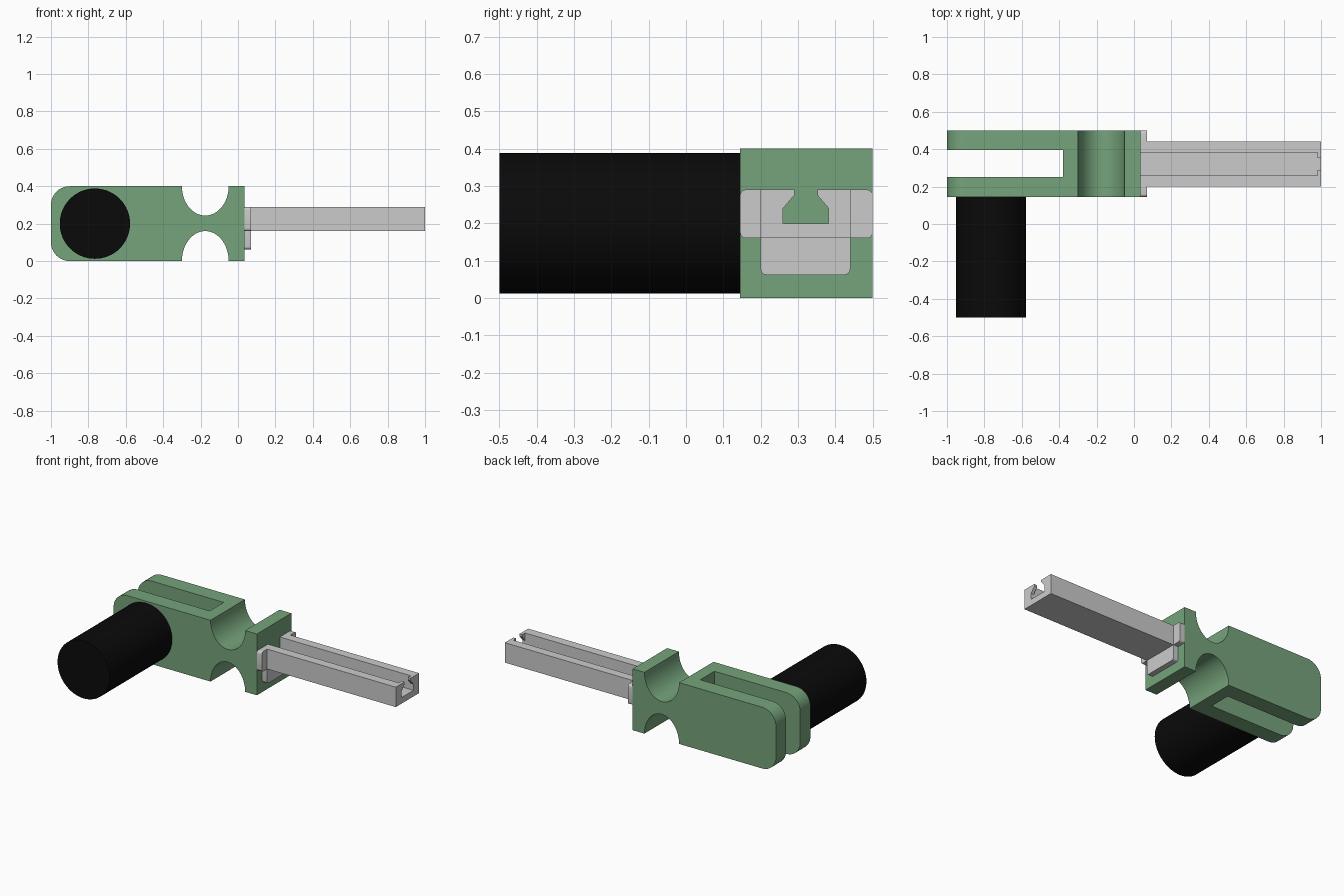
import bpy, bmesh
from math import cos, sin, radians

if "Cube" in bpy.data.objects:
    bpy.data.objects.remove(bpy.data.objects["Cube"])


def arc(cu, cv, ru, rv, a0, a1, n):
    """Points on an elliptical arc, angles in degrees."""
    angles = [radians(a0 + (a1 - a0) * i / n) for i in range(n + 1)]
    return [(cu + ru * cos(a), cv + rv * sin(a)) for a in angles]


def prism(name, profile, axis, lo, hi):
    """Extrude a profile along x (points are y,z) or y (points are x,z)."""
    def place(p, t):
        return (t, p[0], p[1]) if axis == "x" else (p[0], t, p[1])
    bm = bmesh.new()
    a = [bm.verts.new(place(p, lo)) for p in profile]
    b = [bm.verts.new(place(p, hi)) for p in profile]
    bm.faces.new(a)
    bm.faces.new(b)
    for i in range(len(a)):
        j = (i + 1) % len(a)
        bm.faces.new((a[i], a[j], b[j], b[i]))
    bmesh.ops.recalc_face_normals(bm, faces=bm.faces)
    mesh = bpy.data.meshes.new(name)
    bm.to_mesh(mesh)
    bm.free()
    ob = bpy.data.objects.new(name, mesh)
    bpy.context.collection.objects.link(ob)
    return ob


def box(y0, y1, z0, z1):
    return [(y0, z0), (y1, z0), (y1, z1), (y0, z1)]


def activate(ob):
    bpy.ops.object.select_all(action="DESELECT")
    ob.select_set(True)
    bpy.context.view_layer.objects.active = ob


def combine(ob, other, operation):
    activate(ob)
    mod = ob.modifiers.new("bool", "BOOLEAN")
    mod.operation, mod.solver, mod.object = operation, "EXACT", other
    bpy.ops.object.modifier_apply(modifier=mod.name)
    bpy.data.objects.remove(other, do_unlink=True)


def finish(ob, color=None):
    activate(ob)
    bpy.ops.object.shade_smooth_by_angle(angle=radians(30))
    if color:
        mat = bpy.data.materials.new(ob.name + "_color")
        mat.diffuse_color = (*color, 1)
        mat.use_nodes = True
        mat.node_tree.nodes["Principled BSDF"].inputs["Base Color"].default_value = mat.diffuse_color
        ob.data.materials.append(mat)


# Clevis body: rounded left end, elliptical waist notches, open fork slot
body_profile = (
    [(0.035, 0), (0.035, 0.4)]
    + arc(-0.175, 0.4, 0.125, 0.157, 0, -180, 32)
    + arc(-0.9, 0.3, 0.1, 0.1, 90, 180, 10)
    + arc(-0.9, 0.1, 0.1, 0.1, 180, 270, 10)
    + arc(-0.175, 0, 0.125, 0.16, 180, 0, 32)
)
body = prism("clevis_body", body_profile, "y", 0.145, 0.5)
slot = prism("slot_cutter", box(-1.1, -0.38, -0.1, 0.5), "y", 0.25, 0.395)
combine(body, slot, "DIFFERENCE")
finish(body, (0.18, 0.37, 0.2))

# Black handle pin
bpy.ops.mesh.primitive_cylinder_add(
    vertices=64, radius=0.188, depth=0.645,
    location=(-0.765, -0.1775, 0.2), rotation=(radians(90), 0, 0))
pin = bpy.context.object
pin.name = "handle_pin"
finish(pin, (0.003, 0.003, 0.003))

# Grey rail with its T-shaped mounting flange
r = 0.015
flange_profile = (
    arc(0.5 - r, 0.29 - r, r, r, 90, 0, 4)
    + arc(0.5 - r, 0.16 + r, r, r, 0, -90, 4)
    + [(0.44, 0.16)]
    + arc(0.44 - r, 0.062 + r, r, r, 0, -90, 4)
    + arc(0.2 + r, 0.062 + r, r, r, -90, -180, 4)
    + [(0.2, 0.16)]
    + arc(0.145 + r, 0.16 + r, r, r, -90, -180, 4)
    + arc(0.145 + r, 0.29 - r, r, r, 180, 90, 4)
)
rail = prism("slotted_rail", box(0.2, 0.44, 0.16, 0.29), "x", 0.035, 1)
combine(rail, prism("flange", flange_profile, "x", 0.035, 0.07), "UNION")

# Wide channel along the rail, narrowed by lips at the tip
channel = prism("channel_cutter", box(0.26, 0.382, 0.2, 0.35), "x", 0, 0.98)
combine(rail, channel, "DIFFERENCE")
half = [(0.061, 0.2), (0.061, 0.24), (0.031, 0.275), (0.031, 0.35)]
tip_profile = ([(0.321 + u, z) for u, z in half]
               + [(0.321 - u, z) for u, z in reversed(half)])
combine(rail, prism("tip_cutter", tip_profile, "x", 0.9, 1.1), "DIFFERENCE")
finish(rail)
